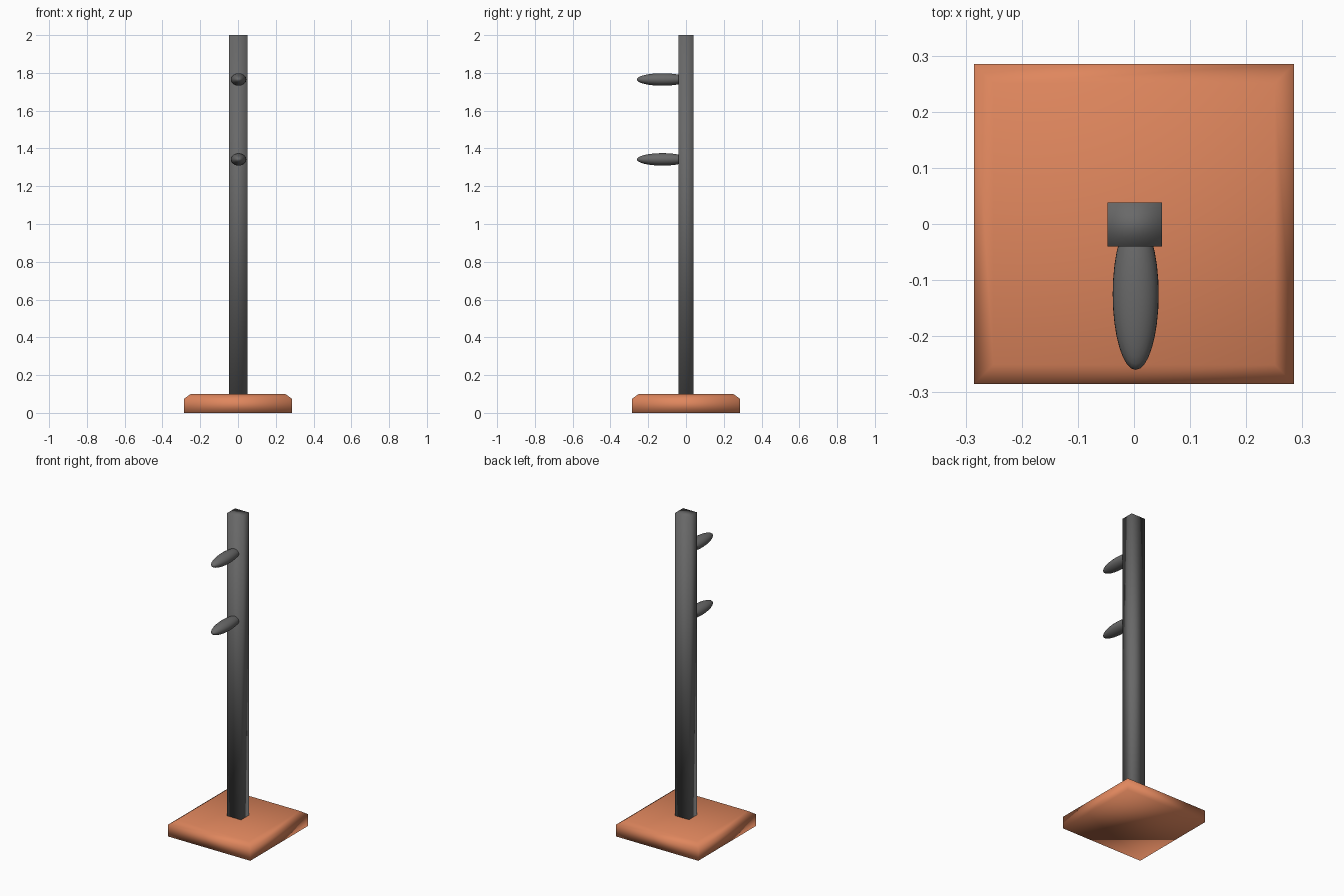
import bpy, bmesh
from mathutils import Matrix, Vector

if "Cube" in bpy.data.objects:
    bpy.data.objects.remove(bpy.data.objects["Cube"])


def material(name, rgb):
    m = bpy.data.materials.new(name)
    m.diffuse_color = (*rgb, 1)
    m.use_nodes = True
    m.node_tree.nodes["Principled BSDF"].inputs["Base Color"].default_value = m.diffuse_color
    return m


grey = material("dark grey", (0.14, 0.14, 0.14))
terracotta = material("terracotta", (0.74, 0.24, 0.11))


def add(name, bm, mat):
    bmesh.ops.recalc_face_normals(bm, faces=bm.faces)
    for f in bm.faces:
        f.smooth = True
    me = bpy.data.meshes.new(name)
    bm.to_mesh(me)
    bm.free()
    me.materials.append(mat)
    ob = bpy.data.objects.new(name, me)
    bpy.context.collection.objects.link(ob)
    return ob


def box(size, centre):
    bm = bmesh.new()
    bmesh.ops.create_cube(bm, size=1, matrix=Matrix.Translation(centre) @ Matrix.Diagonal((*size, 1)))
    return bm


# Square base with a sloped top edge
bm = box((0.57, 0.57, 0.075), (0, 0, 0.0375))
top = max(bm.faces, key=lambda f: f.calc_center_median().z)
new = bmesh.ops.extrude_face_region(bm, geom=[top])["geom"]
bmesh.ops.delete(bm, geom=[top], context='FACES_ONLY')
for v in new:
    if isinstance(v, bmesh.types.BMVert):
        v.co = Vector((v.co.x * 0.88, v.co.y * 0.88, 0.1))
add("base", bm, terracotta)

# Upright rectangular post
add("post", box((0.097, 0.079, 1.9), (0.001, -0.001, 1.05)), grey)

# Two long rounded pegs on the front
for name, z in (("upper_peg", 1.765), ("lower_peg", 1.342)):
    bm = bmesh.new()
    bmesh.ops.create_uvsphere(bm, u_segments=32, v_segments=16, radius=1)
    bmesh.ops.transform(bm, verts=bm.verts, matrix=Matrix.Translation((0.003, -0.125, z))
                        @ Matrix.Diagonal((0.041, 0.135, 0.033, 1)))
    add(name, bm, grey)
